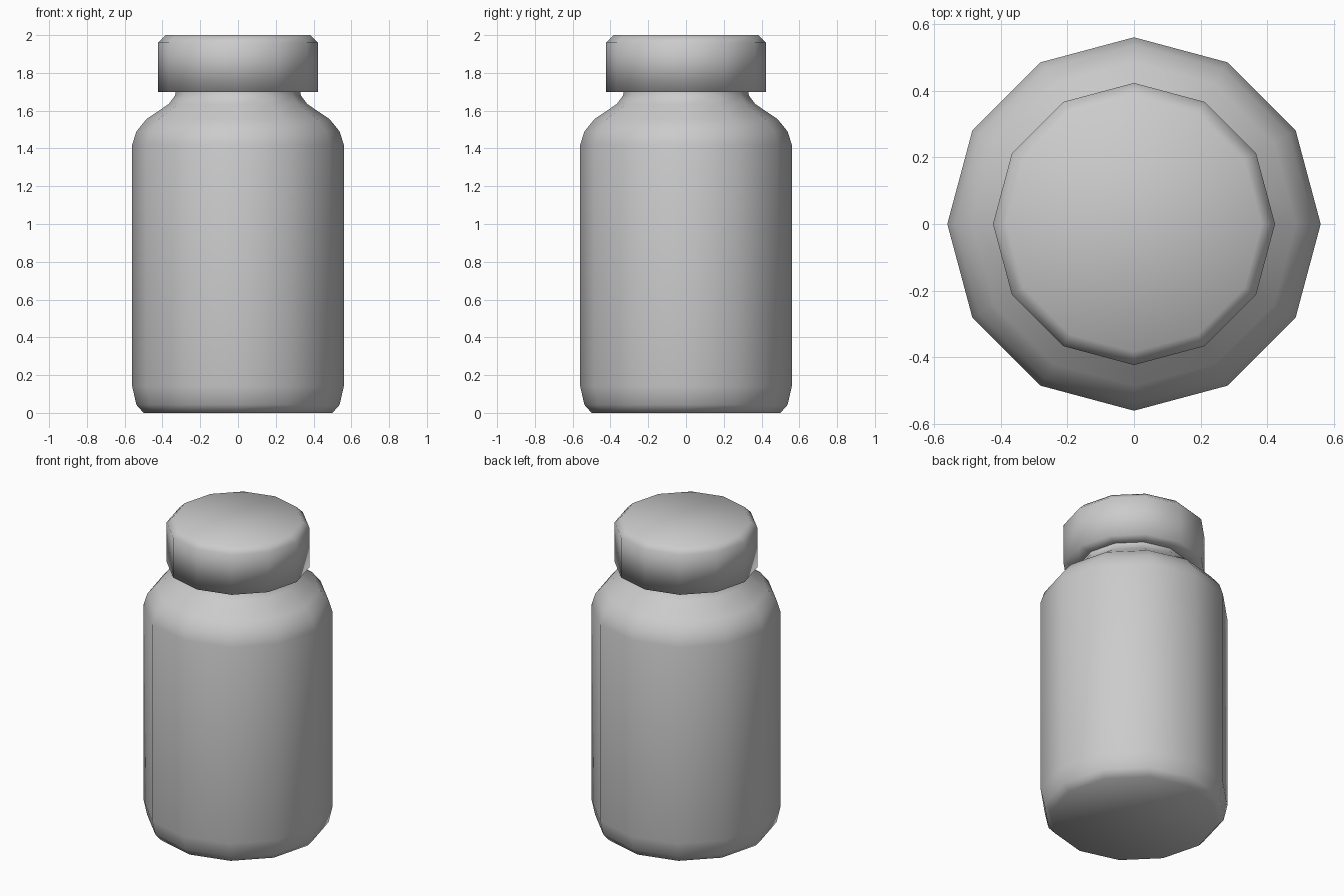
import bpy, bmesh
from math import cos, sin, pi

if "Cube" in bpy.data.objects:
    bpy.data.objects.remove(bpy.data.objects["Cube"])

SIDES = 12


def lathe(name, profile, close_bottom=False, close_top=False):
    """Revolve (radius, z) points into a smooth 12-sided shell."""
    bm = bmesh.new()
    rings = [[bm.verts.new((r * cos(2 * pi * i / SIDES), r * sin(2 * pi * i / SIDES), z))
              for i in range(SIDES)] for r, z in profile]
    for a, b in zip(rings, rings[1:]):
        for i in range(SIDES):
            j = (i + 1) % SIDES
            bm.faces.new((a[i], a[j], b[j], b[i]))
    if close_bottom:
        bm.faces.new(rings[0][::-1])
    if close_top:
        bm.faces.new(rings[-1])
    for f in bm.faces:
        f.smooth = True
    mesh = bpy.data.meshes.new(name)
    bm.to_mesh(mesh)
    bm.free()
    obj = bpy.data.objects.new(name, mesh)
    bpy.context.collection.objects.link(obj)
    return obj


# Bottle: rounded base, straight wall, shoulder and neck
lathe("bottle_body", [(0.50, 0), (0.538, 0.043), (0.56, 0.14), (0.56, 1.42),
                      (0.538, 1.49), (0.485, 1.555), (0.367, 1.635),
                      (0.333, 1.68), (0.33, 1.70)], close_bottom=True)

# Lid: underside ring, side wall, bevelled top
lathe("lid", [(0.33, 1.70), (0.423, 1.70), (0.423, 1.96), (0.383, 2.0)], close_top=True)
